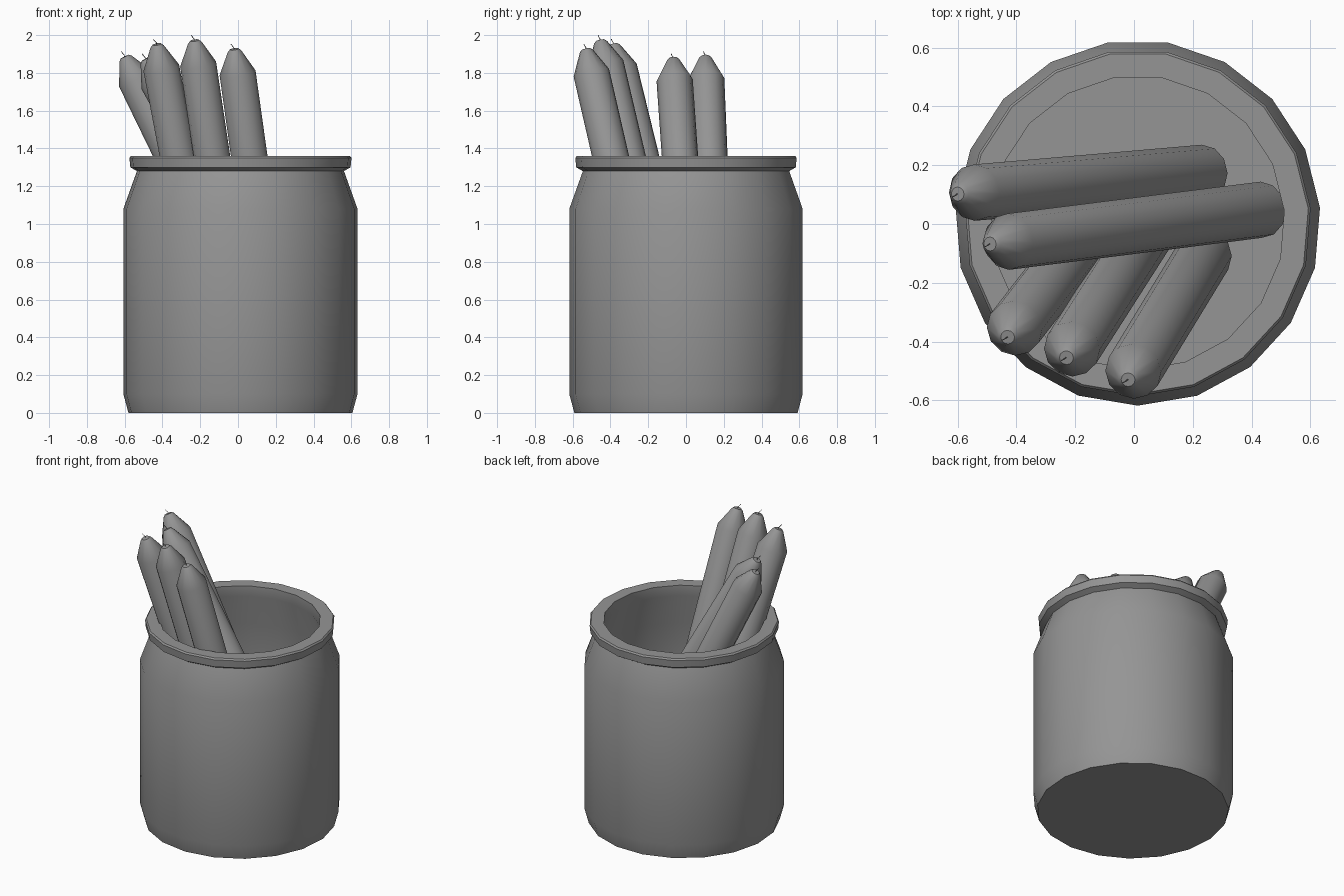
import bpy, bmesh, math
from mathutils import Vector, Matrix

if "Cube" in bpy.data.objects:
    bpy.data.objects.remove(bpy.data.objects["Cube"])

grey = bpy.data.materials.new("dark_grey")
grey.diffuse_color = (0.3, 0.3, 0.3, 1)
grey.use_nodes = True
grey.node_tree.nodes["Principled BSDF"].inputs["Base Color"].default_value = grey.diffuse_color


def lathe(name, profile, sides, start=0.0, matrix=Matrix(), sharp=40):
    """Revolve (radius, height) points about z; radius 0 closes an end."""
    bm = bmesh.new()
    rings = []
    for r, z in profile:
        if r == 0:
            rings.append([bm.verts.new((0, 0, z))])
        else:
            rings.append([bm.verts.new((r * math.cos(start + math.tau * i / sides),
                                        r * math.sin(start + math.tau * i / sides), z))
                          for i in range(sides)])
    for a, b in zip(rings, rings[1:]):
        for i in range(sides):
            j = (i + 1) % sides
            if len(a) == 1:
                bm.faces.new((a[0], b[j], b[i]))
            elif len(b) == 1:
                bm.faces.new((a[i], a[j], b[0]))
            else:
                bm.faces.new((a[i], a[j], b[j], b[i]))
    bmesh.ops.recalc_face_normals(bm, faces=bm.faces)
    me = bpy.data.meshes.new(name)
    bm.to_mesh(me)
    bm.free()
    me.shade_smooth()
    me.set_sharp_from_angle(angle=math.radians(sharp))
    me.materials.append(grey)
    ob = bpy.data.objects.new(name, me)
    ob.matrix_world = matrix
    bpy.context.collection.objects.link(ob)
    return ob


# Jar: hollow 19-sided body with shoulder and flat rim
lathe("jar", [(0, 0), (0.595, 0), (0.622, 0.10), (0.622, 1.08), (0.55, 1.28),
              (0.585, 1.30), (0.590, 1.35), (0.582, 1.36), (0.500, 1.36),
              (0.500, 1.29), (0.575, 1.07), (0.575, 0.11), (0.55, 0.06), (0, 0.06)],
      19, -math.pi / 2, Matrix.Translation((0.013, 0.004, 0)), 30)

# Sticks: tip position, then lean (dx, dy) per unit of descent
LENGTH = 1.905
STICKS = [((-0.600, 0.102, 1.886), (0.486, 0.042)),
          ((-0.490, -0.068, 1.874), (0.555, 0.070)),
          ((-0.430, -0.385, 1.951), (0.190, 0.245)),
          ((-0.230, -0.455, 1.972), (0.150, 0.235)),
          ((-0.020, -0.530, 1.926), (0.140, 0.230))]

for n, (tip, lean) in enumerate(STICKS, 1):
    axis = Vector((-lean[0], -lean[1], 1)).normalized()
    rot = Vector((0, 0, 1)).rotation_difference(axis).to_matrix().to_4x4()
    # Round body with tapered top
    lathe(f"stick_{n}", [(0, -LENGTH), (0.096, -LENGTH), (0.096, -0.13),
                         (0.036, -0.012), (0.024, 0), (0, 0)],
          12, 0, Matrix.Translation(tip) @ rot, 32)
    # Thin bent thread at the tip
    cu = bpy.data.curves.new(f"thread_{n}", 'CURVE')
    cu.dimensions = '3D'
    cu.bevel_depth = 0.002
    cu.bevel_resolution = 0
    cu.use_fill_caps = True
    sp = cu.splines.new('POLY')
    pts = [(0, 0, -0.01), (-0.002, 0, 0.008), (-0.010, -0.006, 0.017), (-0.018, -0.010, 0.027)]
    sp.points.add(len(pts) - 1)
    for p, co in zip(sp.points, pts):
        p.co = (*co, 1)
    cu.materials.append(grey)
    th = bpy.data.objects.new(f"thread_{n}", cu)
    th.location = tip
    bpy.context.collection.objects.link(th)
